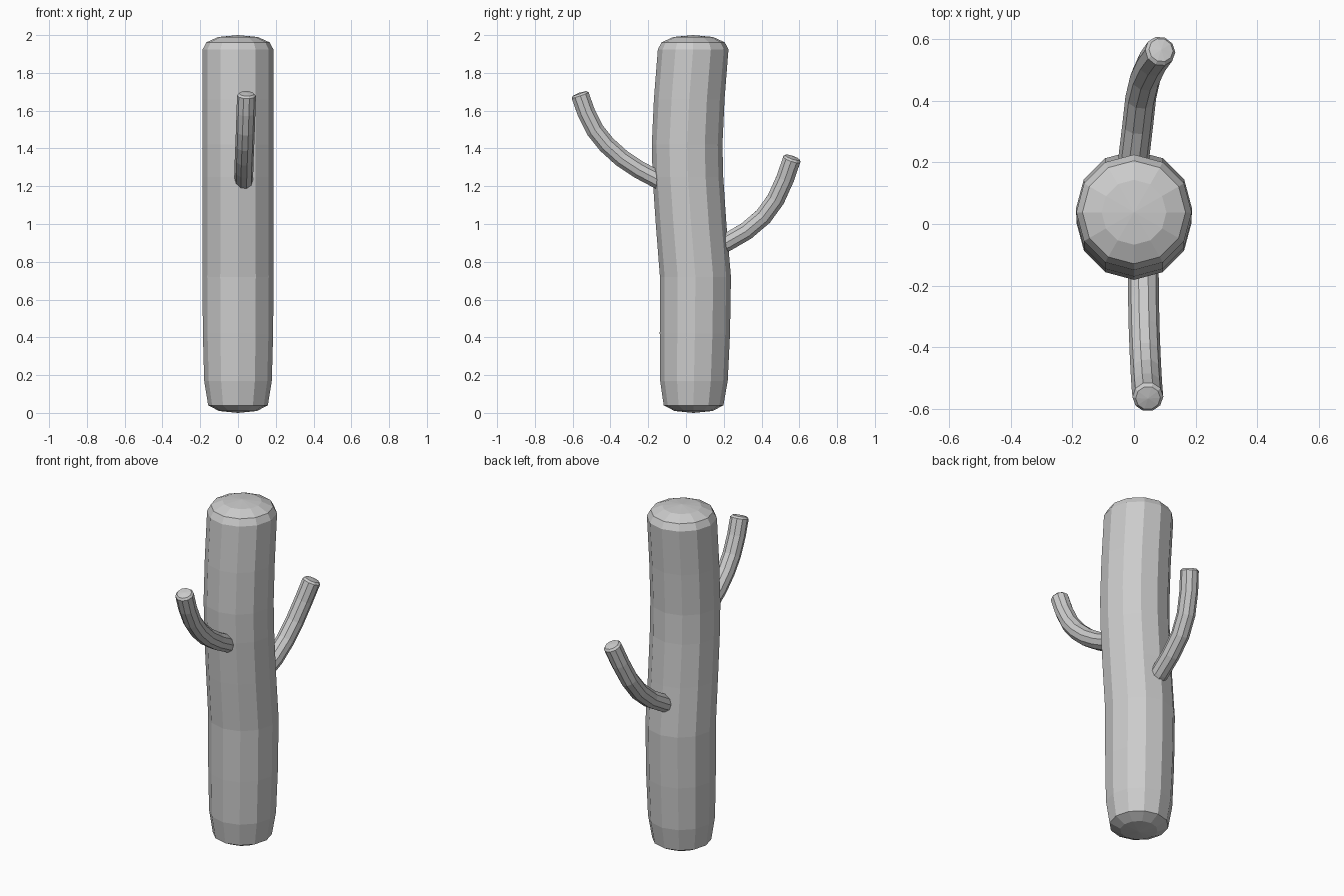
import bpy, bmesh, math
from mathutils import Vector

if "Cube" in bpy.data.objects:
    bpy.data.objects.remove(bpy.data.objects["Cube"])

grey = bpy.data.materials.new("plain grey")
grey.diffuse_color = (0.6, 0.6, 0.6, 1)
grey.use_nodes = True
grey.node_tree.nodes["Principled BSDF"].inputs["Base Color"].default_value = grey.diffuse_color


def loft(name, rings, sides, start_tip, end_tip):
    """Skin a tube through rings of (centre, side axis, up axis, radius) and close it with tip points."""
    bm = bmesh.new()
    loops = []
    for c, u, v, r in rings:
        loops.append([bm.verts.new(c + r * (u * math.cos(a) + v * math.sin(a)))
                      for a in (2 * math.pi * i / sides for i in range(sides))])
    for a, b in zip(loops, loops[1:]):
        for i in range(sides):
            j = (i + 1) % sides
            bm.faces.new((a[i], a[j], b[j], b[i]))
    for loop, tip in ((loops[0], start_tip), (loops[-1], end_tip)):
        p = bm.verts.new(tip)
        for i in range(sides):
            bm.faces.new((loop[i], loop[(i + 1) % sides], p))
    bmesh.ops.recalc_face_normals(bm, faces=bm.faces)
    me = bpy.data.meshes.new(name)
    bm.to_mesh(me)
    bm.free()
    me.materials.append(grey)
    ob = bpy.data.objects.new(name, me)
    bpy.context.collection.objects.link(ob)
    return ob


# Trunk: gently swaying twelve-sided column (y centre, z, radius)
X, Y = Vector((1, 0, 0)), Vector((0, 1, 0))
trunk = [(0.04, 0.01, 0.10), (0.04, 0.04, 0.158), (0.042, 0.17, 0.179),
         (0.047, 0.42, 0.186), (0.05, 0.72, 0.188), (0.027, 1.0, 0.187),
         (0.01, 1.25, 0.187), (0.006, 1.42, 0.187), (0.017, 1.66, 0.187),
         (0.038, 1.925, 0.187), (0.038, 1.962, 0.167), (0.038, 1.99, 0.105)]
loft("trunk", [(Vector((0, y, z)), X, Y, r) for y, z, r in trunk], 12,
     Vector((0, 0.04, 0)), Vector((0, 0.038, 2.0)))


# Arms: curved tubes with slightly domed ends, rooted inside the trunk
def arm(name, path, radius=0.05, sides=10):
    pts = [Vector(p) for p in path]
    rings = []
    for i, p in enumerate(pts):
        t = (pts[min(i + 1, len(pts) - 1)] - pts[max(i - 1, 0)]).normalized()
        u = (X - t * t.dot(X)).normalized()
        rings.append((p, u, t.cross(u), radius))
    # chamfered end
    c, u, v, r = rings[-1]
    rings.append((c + t * 0.011, u, v, r * 0.8))
    loft(name, rings, sides, pts[0], c + t * 0.016)


arm("front_arm", [(0.03, -0.08, 1.20), (0.03, -0.155, 1.238), (0.031, -0.25, 1.288),
                  (0.033, -0.34, 1.348), (0.036, -0.42, 1.42), (0.039, -0.48, 1.495),
                  (0.042, -0.528, 1.59), (0.045, -0.56, 1.68)])
arm("back_arm", [(-0.005, 0.13, 0.865), (0.0, 0.22, 0.905), (0.012, 0.32, 0.963),
                 (0.022, 0.41, 1.04), (0.037, 0.475, 1.13), (0.06, 0.525, 1.24),
                 (0.085, 0.56, 1.342)])
